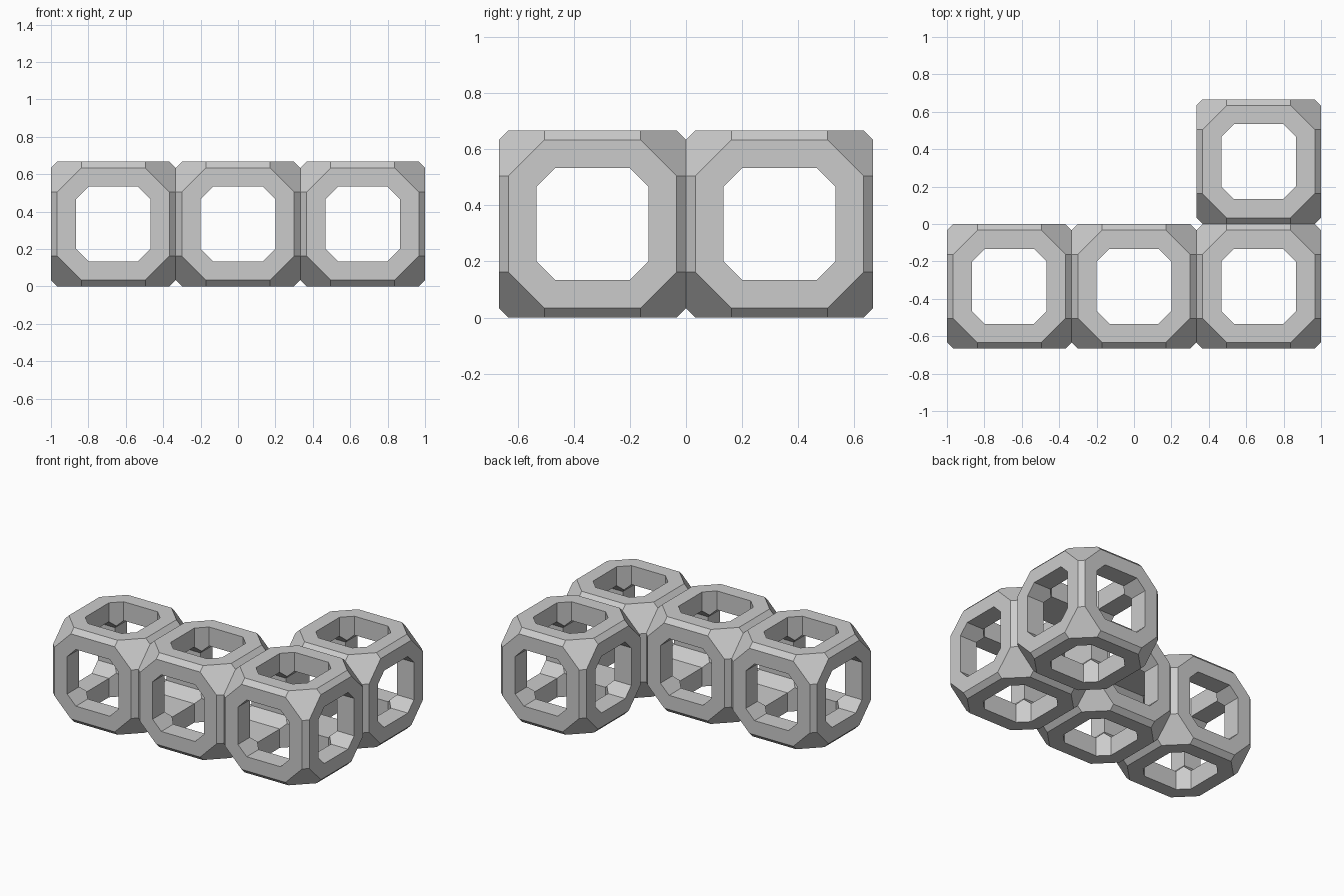
import bpy, bmesh
from itertools import product
from mathutils import Vector

cube = bpy.data.objects.get("Cube")
if cube:
    bpy.data.objects.remove(cube, do_unlink=True)

# Distances from the cell centre
H = 1 / 3     # outer flat
E = 0.30      # rim edge
C = 0.171     # rim corner cut
I = 0.20      # opening edge
J = 0.132     # opening corner cut
M = (I + J) / 2

grey = bpy.data.materials.new("light_grey")
grey.use_nodes = True
colour = (0.6, 0.6, 0.6, 1)
grey.diffuse_color = colour
bsdf = grey.node_tree.nodes["Principled BSDF"]
bsdf.inputs["Base Color"].default_value = colour
bsdf.inputs["Roughness"].default_value = 0.8


def turn(p, k):
    """Cycle the axes of a point k times."""
    return Vector((p[-k % 3], p[(1 - k) % 3], p[(2 - k) % 3]))


def frame_mesh():
    bm = bmesh.new()

    def face(points, k, signs):
        bm.faces.new([bm.verts.new(turn([a * s for a, s in zip(p, signs)], k))
                      for p in points])

    def strip(a, b, k, signs):
        """Quad between two bar lines, spanning both ends of the bar."""
        (ax, ay, az), (bx, by, bz) = a, b
        face([a, (ax, ay, -az), (bx, by, -bz), b], k, signs)

    # Corners: outer hexagon, slanted rims and slanted opening walls
    for signs in product((1, -1), repeat=3):
        face([(H, E, C), (E, H, C), (C, H, E),
              (C, E, H), (E, C, H), (H, C, E)], 0, signs)
        for k in range(3):
            face([(H, E, C), (H, C, E), (H, J, I), (H, I, J)], k, signs)
            face([(H, I, J), (H, J, I), (I, J, I), (M, M, M), (I, I, J)],
                 k, signs)

    # Bars: outer bevel, two rims and two opening walls
    for k, sx, sy in product(range(3), (1, -1), (1, -1)):
        signs = (sx, sy, 1)
        strip((H, E, C), (E, H, C), k, signs)
        strip((H, E, C), (H, I, J), k, signs)
        strip((E, H, C), (I, H, J), k, signs)
        strip((H, I, J), (I, I, J), k, signs)
        strip((I, H, J), (I, I, J), k, signs)

    bmesh.ops.remove_doubles(bm, verts=bm.verts, dist=0.0005)
    bmesh.ops.recalc_face_normals(bm, faces=bm.faces)
    mesh = bpy.data.meshes.new("open_frame_cell")
    bm.to_mesh(mesh)
    bm.free()
    mesh.materials.append(grey)
    return mesh


# Four touching cells in an L
cell = frame_mesh()
places = {"right_cell": (-2, -1), "middle_cell": (0, -1),
          "corner_cell": (2, -1), "back_cell": (2, 1)}
for name, (x, y) in places.items():
    obj = bpy.data.objects.new(name, cell)
    obj.location = (x * H, y * H, H)
    bpy.context.scene.collection.objects.link(obj)
